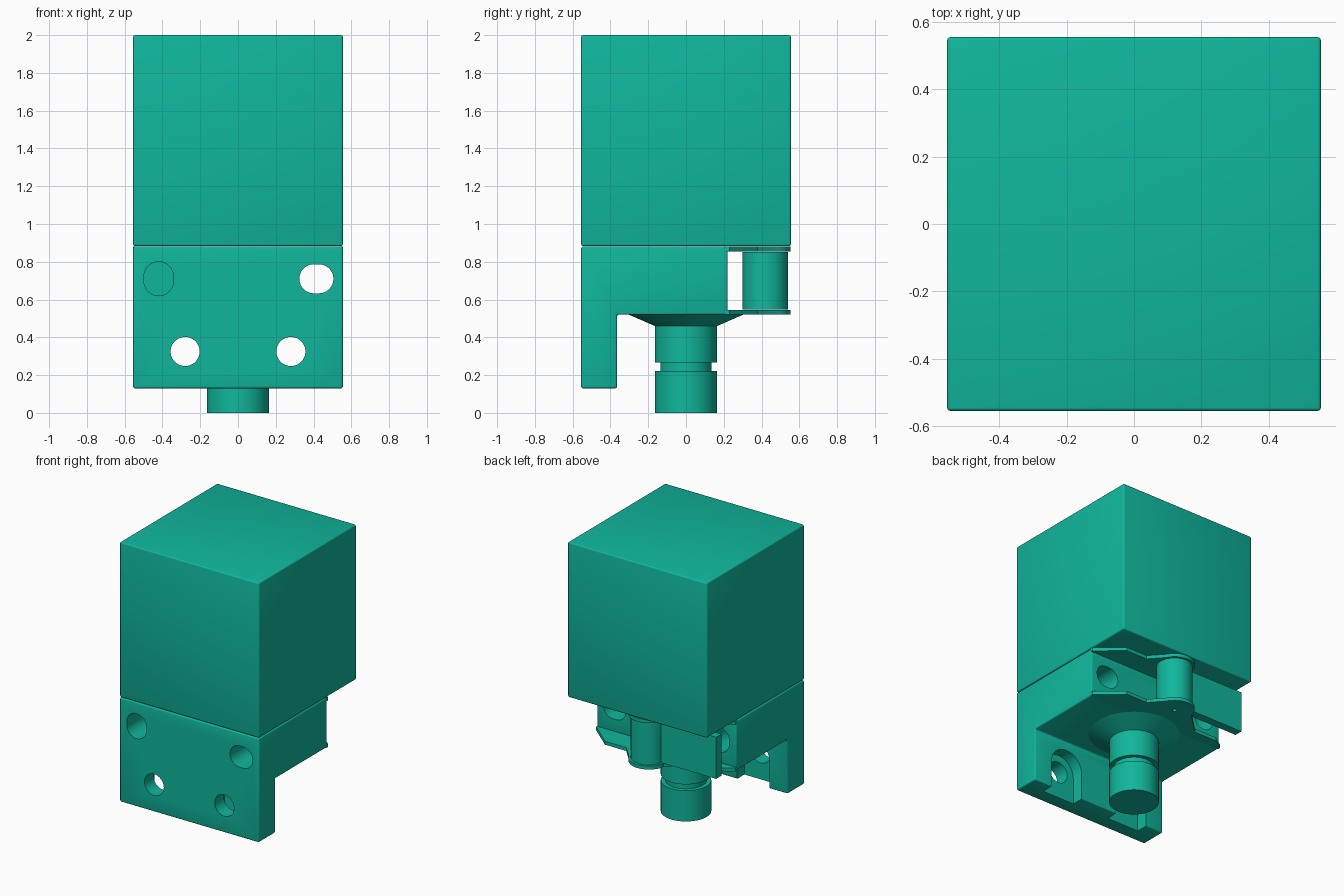
import bpy, bmesh, math
from mathutils import Vector

cube = bpy.data.objects.get("Cube")
if cube:
    bpy.data.objects.remove(cube, do_unlink=True)

teal = bpy.data.materials.new("teal_plastic")
teal.use_nodes = True
colour = (0.005, 0.47, 0.335, 1)
teal.diffuse_color = colour
teal.node_tree.nodes["Principled BSDF"].inputs["Base Color"].default_value = colour

HALF = 0.555


def finish(name, bm):
    bmesh.ops.recalc_face_normals(bm, faces=bm.faces)
    mesh = bpy.data.meshes.new(name)
    bm.to_mesh(mesh)
    bm.free()
    obj = bpy.data.objects.new(name, mesh)
    bpy.context.collection.objects.link(obj)
    mesh.materials.append(teal)
    return obj


def prism(name, outline, axis, start, end):
    """Extrude a 2D outline along x, y or z; the outline uses the other two axes."""
    bm = bmesh.new()

    def place(p):
        co = list(p)
        co.insert("xyz".index(axis), start)
        return bm.verts.new(co)

    face = bm.faces.new([place(p) for p in outline])
    new = bmesh.ops.extrude_face_region(bm, geom=[face])["geom"]
    shift = Vector([end - start if a == axis else 0 for a in "xyz"])
    bmesh.ops.translate(bm, vec=shift, verts=[g for g in new if isinstance(g, bmesh.types.BMVert)])
    return finish(name, bm)


def rect(u0, u1, v0, v1):
    return [(u0, v0), (u1, v0), (u1, v1), (u0, v1)]


def arc(cu, cv, r, a0, a1, n=16):
    angles = [math.radians(a0 + (a1 - a0) * i / n) for i in range(n + 1)]
    return [(cu + r * math.cos(a), cv + r * math.sin(a)) for a in angles]


def slot(cu, cv, r, du, dv):
    """Rounded slot stretched by du and dv from its centre."""
    return [(u + math.copysign(du, u - cu), v + math.copysign(dv, v - cv))
            for u, v in arc(cu, cv, r, 4, 356, 44)]


def lathe(name, profile, x=0, y=0, steps=64):
    bm = bmesh.new()
    verts = [bm.verts.new((r, 0, z)) for r, z in profile]
    edges = [bm.edges.new(pair) for pair in zip(verts, verts[1:])]
    bmesh.ops.spin(bm, geom=verts + edges, axis=(0, 0, 1), cent=(0, 0, 0),
                   angle=math.tau, steps=steps)
    bmesh.ops.remove_doubles(bm, verts=bm.verts, dist=0.0001)
    bmesh.ops.translate(bm, vec=(x, y, 0), verts=bm.verts)
    return finish(name, bm)


def activate(obj):
    bpy.ops.object.select_all(action="DESELECT")
    obj.select_set(True)
    bpy.context.view_layer.objects.active = obj


def bevel(obj, width):
    mod = obj.modifiers.new("rounded_edges", "BEVEL")
    mod.width = width
    mod.segments = 3
    activate(obj)
    bpy.ops.object.modifier_apply(modifier=mod.name)


def cut(obj, cutter):
    cutter.hide_render = True
    mod = obj.modifiers.new("cut", "BOOLEAN")
    mod.operation = "DIFFERENCE"
    mod.solver = "EXACT"
    mod.object = cutter
    activate(obj)
    bpy.ops.object.modifier_apply(modifier=mod.name)
    bpy.data.objects.remove(cutter, do_unlink=True)


# Large upper block
upper_block = prism("upper_block", rect(-HALF, HALF, -HALF, HALF), "z", 0.883, 2.0)
bevel(upper_block, 0.01)

# L-shaped housing with a mounting plate at the front
side = [(-HALF, 0.13), (-0.365, 0.13), (-0.365, 0.52), (0.22, 0.52), (0.22, 0.88), (-HALF, 0.88)]
housing = prism("housing", side, "x", -HALF, HALF)
bevel(housing, 0.01)

# Upper mounting slots, one upright and one level
cut(housing, prism("cutter", slot(-0.42, 0.71, 0.078, 0, 0.012), "y", -1, 1))
cut(housing, prism("cutter", slot(0.415, 0.71, 0.077, 0.013, 0), "y", -1, 1))

# Lower mounting holes with arched recesses behind, open at the bottom
for x in (-0.28, 0.28):
    arch = arc(x, 0.325, 0.13, 0, 180) + [(x - 0.13, 0.05), (x + 0.13, 0.05)]
    cut(housing, prism("cutter", arch, "y", -0.45, -0.34))
    cut(housing, prism("cutter", arc(x, 0.325, 0.077, 0, 352, 44), "y", -1, -0.3))

# Two thin flanges that carry the lever pivot
outline = ([(HALF, 0.21), (HALF, 0.23), (0.38, 0.38), (0.21, 0.38), (0.12, 0.48)]
           + arc(0, 0.42, 0.134, 32, 160, 14)
           + [(-0.13, 0.44), (-0.29, 0.285), (-0.47, 0.285), (-HALF, 0.23), (-HALF, 0.21)])
for name, z in (("lower_flange", 0.52), ("upper_flange", 0.855)):
    flange = prism(name, outline, "z", z, z + 0.025)
    if name == "lower_flange":
        cut(flange, prism("cutter", arc(0, 0.42, 0.015, 0, 345, 23), "z", 0.5, 0.56))

# Lever: pivot drum and flat arm reaching to one side
pivot_drum = lathe("lever_pivot", [(0, 0.547), (0.12, 0.547), (0.12, 0.853), (0, 0.853)], 0, 0.42)
lever_arm = prism("lever_arm", rect(-HALF, 0, 0.39, 0.45), "z", 0.55, 0.85)

# Conical collar and grooved connector post underneath
post = lathe("connector_post", [
    (0, 0), (0.165, 0), (0.165, 0.222), (0.136, 0.222), (0.136, 0.267),
    (0.165, 0.267), (0.165, 0.46), (0.305, 0.521), (0, 0.521)])

# Smooth round surfaces, keep hard edges
for obj in list(bpy.context.scene.objects):
    if obj.type == "MESH":
        activate(obj)
        bpy.ops.object.shade_smooth_by_angle(angle=math.radians(30))
